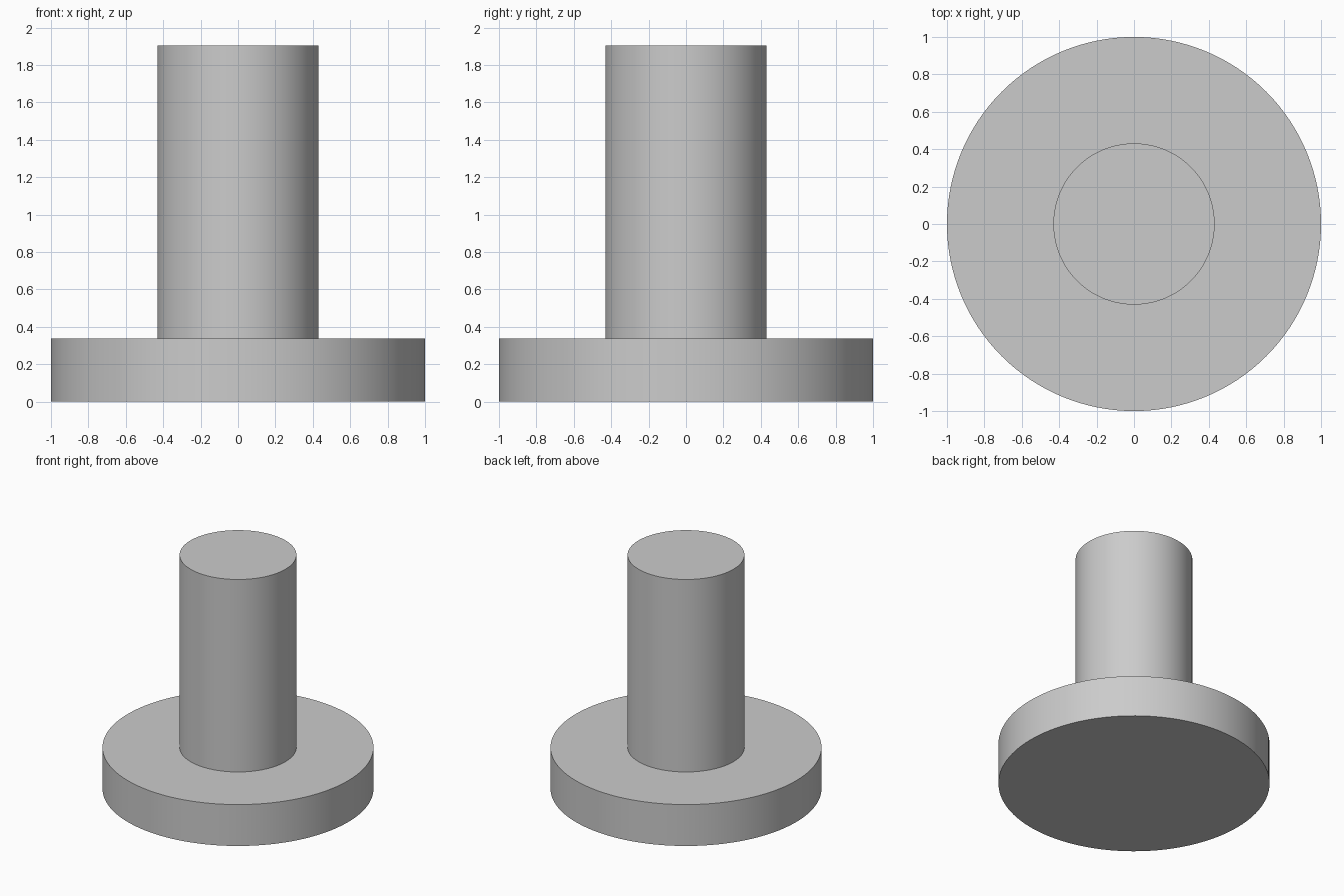
import bpy, bmesh, math

if "Cube" in bpy.data.objects:
    bpy.data.objects.remove(bpy.data.objects["Cube"])

SIDES = 128
# Outline of the turned part: (radius, height)
PROFILE = [(1.0, 0.0), (1.0, 0.337), (0.431, 0.337), (0.431, 1.904)]

grey = bpy.data.materials.new("plain grey")
grey.diffuse_color = (0.6, 0.6, 0.6, 1.0)
grey.use_nodes = True
grey.node_tree.nodes["Principled BSDF"].inputs["Base Color"].default_value = grey.diffuse_color

# Flange and shaft turned as one closed solid
bm = bmesh.new()
rings = [[bm.verts.new((r * math.cos(2 * math.pi * i / SIDES),
                        r * math.sin(2 * math.pi * i / SIDES), z))
          for i in range(SIDES)] for r, z in PROFILE]
for low, high in zip(rings, rings[1:]):
    for i in range(SIDES):
        j = (i + 1) % SIDES
        bm.faces.new((low[i], low[j], high[j], high[i]))

# Flat end caps
bm.faces.new(rings[0][::-1])
bm.faces.new(rings[-1])

mesh = bpy.data.meshes.new("flanged_pin")
bm.to_mesh(mesh)
bm.free()
mesh.materials.append(grey)

pin = bpy.data.objects.new("flanged_pin", mesh)
bpy.context.collection.objects.link(pin)

# Smooth round walls, crisp rims
bpy.context.view_layer.objects.active = pin
pin.select_set(True)
bpy.ops.object.shade_smooth_by_angle(angle=math.radians(30))
